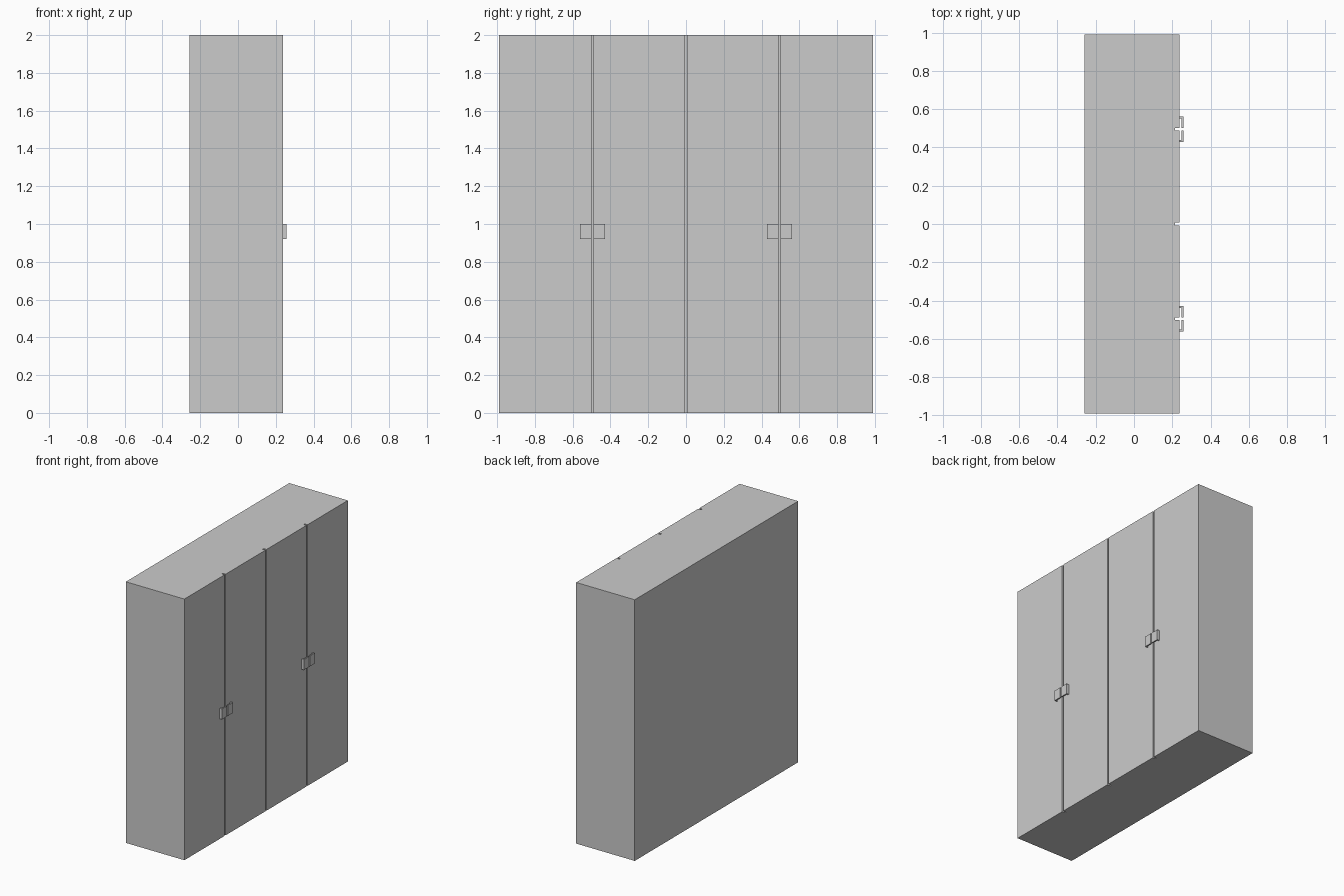
import bpy, bmesh

if "Cube" in bpy.data.objects:
    bpy.data.objects.remove(bpy.data.objects["Cube"])

BACK, FRONT, GROOVE_X = -0.258, 0.238, 0.213
HALF_W, HEIGHT = 0.989, 2.0
SEAM_Y = 0.4955


def extrude_profile(name, pts, z0, z1):
    """Make a solid by extruding an (x, y) outline from z0 to z1."""
    bm = bmesh.new()
    face = bm.faces.new([bm.verts.new((x, y, z0)) for x, y in pts])
    ret = bmesh.ops.extrude_face_region(bm, geom=[face])
    verts = [v for v in ret["geom"] if isinstance(v, bmesh.types.BMVert)]
    bmesh.ops.translate(bm, verts=verts, vec=(0, 0, z1 - z0))
    bmesh.ops.recalc_face_normals(bm, faces=bm.faces)
    me = bpy.data.meshes.new(name)
    bm.to_mesh(me)
    bm.free()
    obj = bpy.data.objects.new(name, me)
    bpy.context.collection.objects.link(obj)
    return obj


# Cabinet body: box outline with a groove at each seam between the four doors
outline = [(BACK, HALF_W), (BACK, -HALF_W), (FRONT, -HALF_W)]
for y, half in ((-SEAM_Y, 0.006), (0, 0.007), (SEAM_Y, 0.006)):
    outline += [(FRONT, y - half), (GROOVE_X, y - half),
                (GROOVE_X, y + half), (FRONT, y + half)]
outline.append((FRONT, HALF_W))
extrude_profile("wardrobe_body", outline, 0, HEIGHT)

# Handles: L-shaped brackets, mirrored either side of the two outer seams
TIP, THICK = 0.258, 0.009
handle = [(FRONT, 0.066), (TIP, 0.066), (TIP, 0.006), (TIP - THICK, 0.006),
          (TIP - THICK, 0.066 - THICK), (FRONT, 0.066 - THICK)]
for seam, side in ((-SEAM_Y, "left"), (SEAM_Y, "right")):
    for s, half in ((-1, "a"), (1, "b")):
        extrude_profile(f"handle_{side}_{half}",
                        [(x, seam + s * y) for x, y in handle], 0.92, 1.0)
